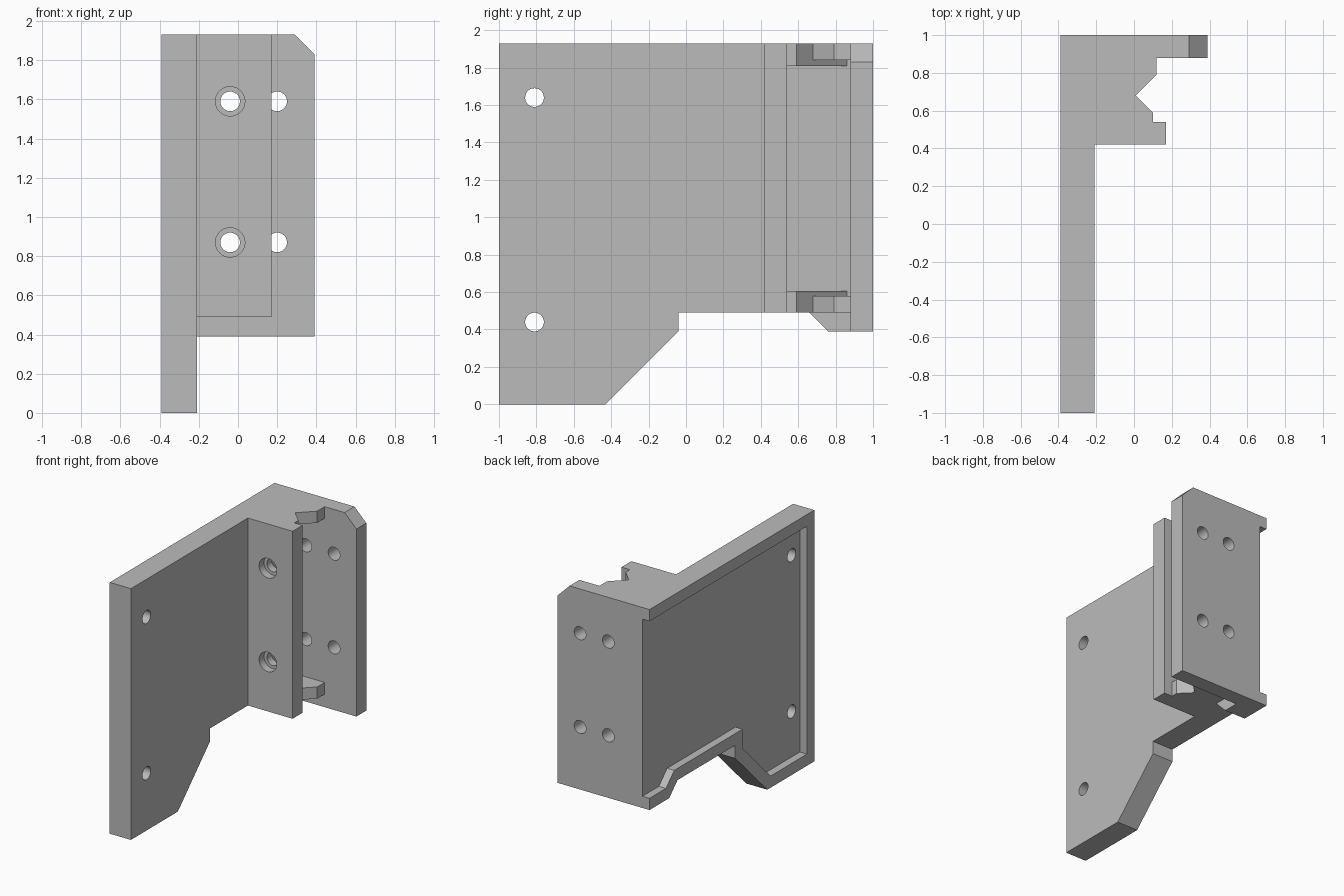
import bpy
import bmesh
from math import radians
from mathutils import Matrix, Vector

cube = bpy.data.objects.get("Cube")
if cube:
    bpy.data.objects.remove(cube, do_unlink=True)

grey = bpy.data.materials.new("plain_grey")
grey.use_nodes = True
grey.diffuse_color = (0.5, 0.5, 0.5, 1)
grey.node_tree.nodes["Principled BSDF"].inputs["Base Color"].default_value = (0.5, 0.5, 0.5, 1)

# Maps from profile coordinates plus depth to model coordinates
ALONG_X = lambda a, b, d: (d, a, b)
ALONG_Y = lambda a, b, d: (a, d, b)
ALONG_Z = lambda a, b, d: (a, b, d)


def finish(name, bm):
    bmesh.ops.recalc_face_normals(bm, faces=bm.faces)
    mesh = bpy.data.meshes.new(name)
    bm.to_mesh(mesh)
    bm.free()
    mesh.materials.append(grey)
    obj = bpy.data.objects.new(name, mesh)
    bpy.context.collection.objects.link(obj)
    return obj


def prism(name, profile, start, end, axis):
    bm = bmesh.new()
    face = bm.faces.new([bm.verts.new(axis(a, b, start)) for a, b in profile])
    shift = Vector(axis(0, 0, end)) - Vector(axis(0, 0, start))
    extruded = bmesh.ops.extrude_face_region(bm, geom=[face], use_keep_orig=True)
    moved = [v for v in extruded["geom"] if isinstance(v, bmesh.types.BMVert)]
    bmesh.ops.translate(bm, verts=moved, vec=shift)
    return finish(name, bm)


def rod(name, centre, radius, length, turn_axis):
    bm = bmesh.new()
    matrix = Matrix.Translation(centre) @ Matrix.Rotation(radians(90), 4, turn_axis)
    bmesh.ops.create_cone(bm, cap_ends=True, segments=40, radius1=radius,
                          radius2=radius, depth=length, matrix=matrix)
    return finish(name, bm)


def combine(target, tool, operation):
    mod = target.modifiers.new("combine", "BOOLEAN")
    mod.operation = operation
    mod.solver = "EXACT"
    mod.object = tool
    bpy.context.view_layer.objects.active = target
    bpy.ops.object.modifier_apply(modifier=mod.name)
    bpy.data.objects.remove(tool, do_unlink=True)


# Side plate with a stepped lower edge
bracket = prism("mounting_bracket", [
    (-1, 0), (-0.43, 0), (-0.04, 0.39), (-0.04, 0.49), (0.66, 0.49),
    (0.76, 0.39), (1, 0.39), (1, 1.93), (-1, 1.93)], -0.39, -0.21, ALONG_X)

# Block with a V-shaped notch at each end
block = prism("notched_block", [
    (-0.25, 0.42), (0.17, 0.42), (0.17, 0.54), (0.10, 0.54), (0.10, 0.59),
    (0.01, 0.68), (0.12, 0.79), (0.12, 0.94), (-0.25, 0.94)], 0.49, 1.93, ALONG_Z)
combine(bracket, block, "UNION")

# Back flange with a chamfered corner
flange = prism("back_flange", [
    (-0.25, 0.39), (0.39, 0.39), (0.39, 1.83), (0.29, 1.93), (-0.25, 1.93)],
    0.88, 1, ALONG_Y)
combine(bracket, flange, "UNION")

# Deep channel between the end caps, and the slanted relief beside it
channel = prism("channel_cutter", [
    (-0.17, 0.54), (0.5, 0.54), (0.5, 0.88), (-0.17, 0.88)], 0.605, 1.81, ALONG_Z)
combine(bracket, channel, "DIFFERENCE")
relief = prism("relief_cutter", [
    (0.10, 0.59), (0.5, 0.59), (0.5, 0.88), (-0.17, 0.88), (-0.17, 0.86)],
    0.58, 1.84, ALONG_Z)
combine(bracket, relief, "DIFFERENCE")

# Shallow recess on the outer side, open toward the back
recess = prism("recess_cutter", [
    (-0.91, 0.09), (-0.47, 0.09), (-0.13, 0.43), (-0.13, 0.58), (0.70, 0.58),
    (0.80, 0.48), (1.1, 0.48), (1.1, 1.84), (-0.91, 1.84)], -0.5, -0.33, ALONG_X)
combine(bracket, recess, "DIFFERENCE")

# Bolt holes through the block and flange, with counterbores at the front
for z in (0.87, 1.59):
    combine(bracket, rod("bolt_cutter", (-0.04, 0.7, z), 0.05, 1, "X"), "DIFFERENCE")
    combine(bracket, rod("bore_cutter", (-0.04, 0.42, z), 0.075, 0.12, "X"), "DIFFERENCE")
    combine(bracket, rod("flange_cutter", (0.2, 0.94, z), 0.05, 0.3, "X"), "DIFFERENCE")

# Holes through the side plate
for z in (0.44, 1.64):
    combine(bracket, rod("plate_cutter", (-0.3, -0.81, z), 0.05, 0.5, "Y"), "DIFFERENCE")

bpy.ops.object.select_all(action="DESELECT")
bracket.select_set(True)
bpy.context.view_layer.objects.active = bracket
bpy.ops.object.shade_smooth_by_angle(angle=radians(30))
